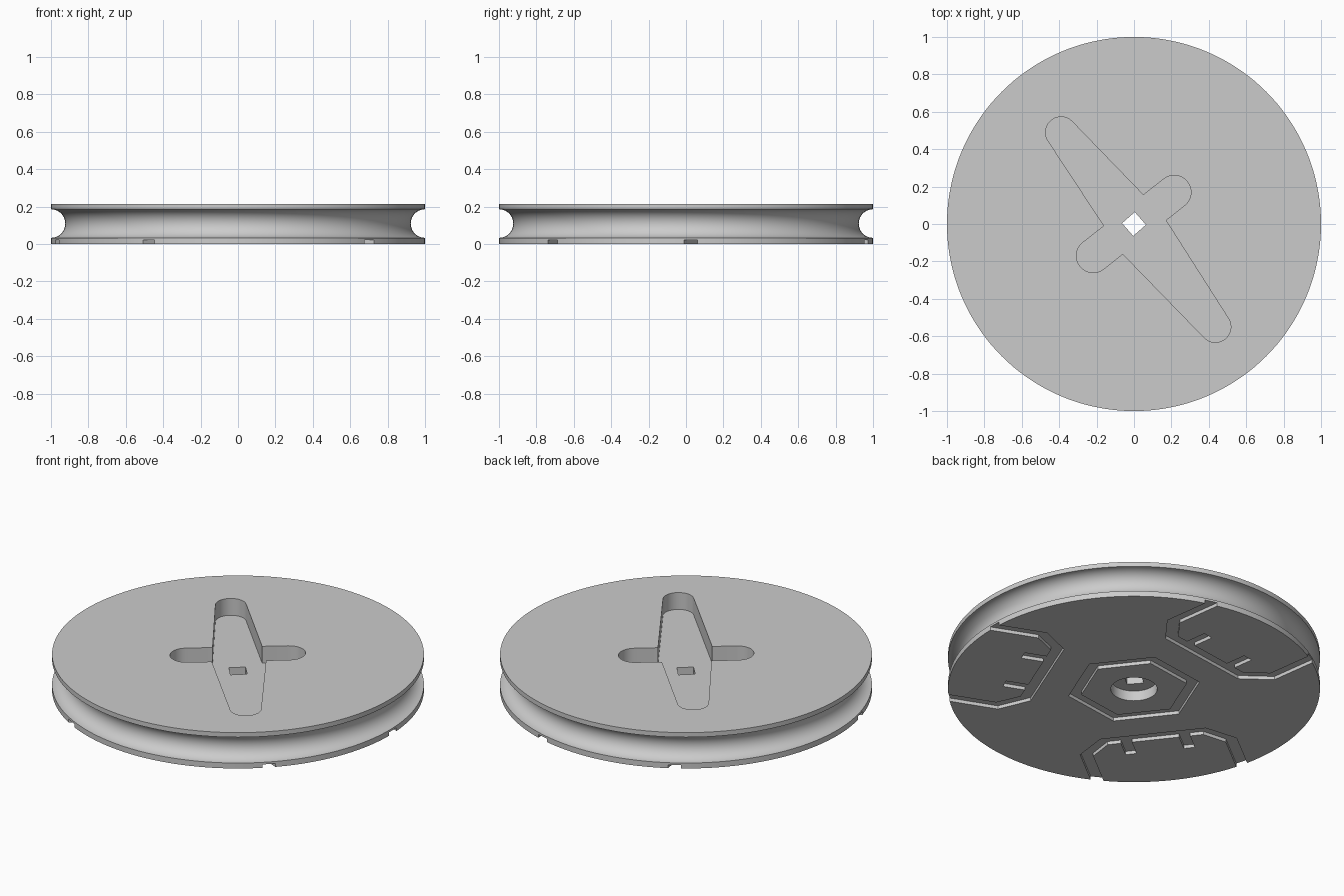
import bpy, bmesh, math
from mathutils import Matrix

if "Cube" in bpy.data.objects:
    bpy.data.objects.remove(bpy.data.objects["Cube"])

H = 0.213           # wheel thickness
GROUP_AZ = (-22, 98, 218)   # directions of the three underside channels

grey = bpy.data.materials.new("plain_grey")
grey.diffuse_color = (0.6, 0.6, 0.6, 1)
grey.use_nodes = True
grey.node_tree.nodes["Principled BSDF"].inputs["Base Color"].default_value = grey.diffuse_color


def make_object(name, bm):
    bmesh.ops.recalc_face_normals(bm, faces=bm.faces[:])
    mesh = bpy.data.meshes.new(name)
    bm.to_mesh(mesh)
    bm.free()
    mesh.materials.append(grey)
    ob = bpy.data.objects.new(name, mesh)
    bpy.context.collection.objects.link(ob)
    return ob


def prism(name, polys, z0, z1, az=0):
    """Extrude flat outlines (sharing edges) from z0 to z1, turned by az degrees."""
    bm = bmesh.new()
    for poly in polys:
        bm.faces.new([bm.verts.new((x, y, z0)) for x, y in poly])
    bmesh.ops.remove_doubles(bm, verts=bm.verts[:], dist=1e-5)
    ext = bmesh.ops.extrude_face_region(bm, geom=bm.faces[:], use_keep_orig=True)
    top = [g for g in ext["geom"] if isinstance(g, bmesh.types.BMVert)]
    bmesh.ops.translate(bm, verts=top, vec=(0, 0, z1 - z0))
    bmesh.ops.rotate(bm, verts=bm.verts[:], matrix=Matrix.Rotation(math.radians(az), 3, 'Z'))
    return make_object(name, bm)


def arc(cx, cy, r, a0, a1, n=16):
    angles = [math.radians(a0 + (a1 - a0) * i / n) for i in range(n + 1)]
    return [(cx + r * math.cos(a), cy + r * math.sin(a)) for a in angles]


def ngon(r, n, start=0):
    return arc(0, 0, r, start, start + 360, n)[:-1]


# Wheel body: lathed disc with a half-round rope groove in the rim
profile = [(0, 0), (1, 0)]
profile += arc(1, 0.109, 0.0765, 270, 90, 20)
profile += [(1, H), (0, H)]
SEG = 144
bm = bmesh.new()
rings = []
for r, z in profile[1:-1]:
    rings.append([bm.verts.new((r * math.cos(2 * math.pi * i / SEG),
                                r * math.sin(2 * math.pi * i / SEG), z)) for i in range(SEG)])
for lo, hi in zip(rings, rings[1:]):
    for i in range(SEG):
        j = (i + 1) % SEG
        bm.faces.new((lo[i], lo[j], hi[j], hi[i]))
bm.faces.new(rings[0])
bm.faces.new(rings[-1])
wheel = make_object("pulley_wheel", bm)

cutters = []

# Cross-shaped horn pocket in the top, long tapered arms and short arms
cross = [(0.17, 0.02)] + arc(0.215, 0.17, 0.09, -52, 128)
cross += [(0.05, 0.155)] + arc(-0.39, 0.49, 0.083, 43.5, 215)
cross += [(-0.16, -0.01)] + arc(-0.218, -0.17, 0.09, 128, 308)
cross += [(-0.06, -0.16)] + arc(0.435, -0.55, 0.083, 223.5, 395)
cutters.append(prism("horn_pocket_cutter", [cross], 0.113, H + 0.1))

# Square shaft hole and round recess under the hub
cutters.append(prism("shaft_hole_cutter", [ngon(0.064, 4, -4)], -0.1, H + 0.1))
cutters.append(prism("hub_recess_cutter", [ngon(0.125, 48)], -0.1, 0.06))

# Hexagonal channel around the hub
outer, inner = ngon(0.36, 6, 8), ngon(0.29, 6, 8)
ring = [(outer[i], outer[(i + 1) % 6], inner[(i + 1) % 6], inner[i]) for i in range(6)]
cutters.append(prism("hex_channel_cutter", ring, -0.1, 0.02))

# Three chamfered channels running out to the rim, each with two short stubs
half_out = [(0.49, 0.29), (0.63, 0.43), (1.1, 0.43)]
half_in = [(1.1, 0.365), (0.66, 0.365), (0.555, 0.263),
           (0.555, 0.19), (0.68, 0.19), (0.68, 0.13), (0.555, 0.13)]
half = half_out + half_in
channel = half + [(x, -y) for x, y in reversed(half)]
for az in GROUP_AZ:
    cutters.append(prism("rim_channel_cutter", [channel], -0.1, 0.02, az))

# Cut everything out of the wheel
bpy.context.view_layer.objects.active = wheel
wheel.select_set(True)
for c in cutters:
    c.hide_render = True
    mod = wheel.modifiers.new("cut", 'BOOLEAN')
    mod.operation = 'DIFFERENCE'
    mod.solver = 'EXACT'
    mod.object = c
    bpy.ops.object.modifier_apply(modifier=mod.name)
for c in cutters:
    bpy.data.objects.remove(c)

bpy.ops.object.shade_smooth_by_angle(angle=math.radians(30))
